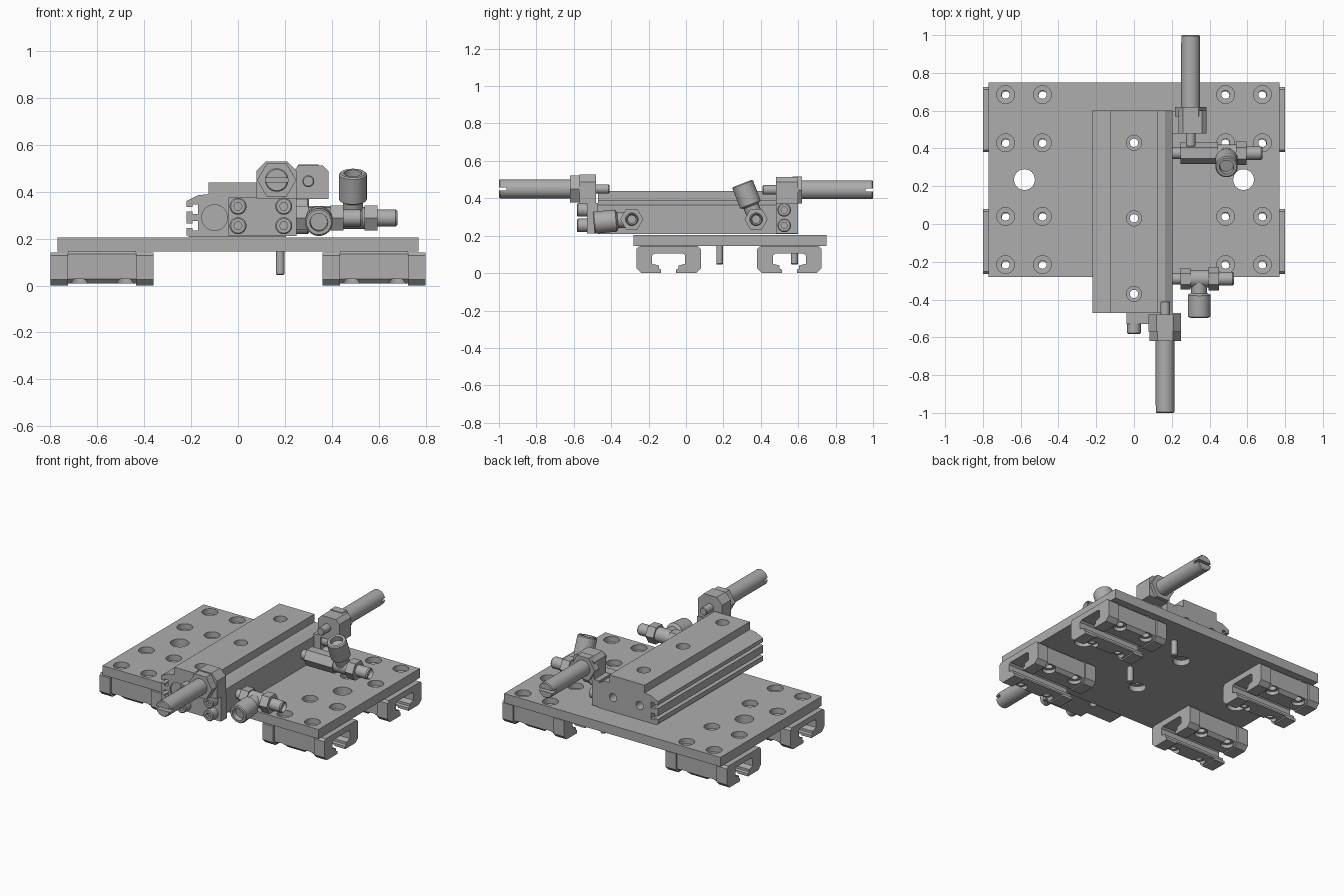
import bpy, bmesh, math
from mathutils import Vector

cube = bpy.data.objects.get("Cube")
if cube:
    bpy.data.objects.remove(cube)

GREY = (0.42, 0.42, 0.42, 1)
mat = bpy.data.materials.new("machined grey")
mat.use_nodes = True
mat.diffuse_color = GREY
mat.node_tree.nodes["Principled BSDF"].inputs["Base Color"].default_value = GREY


def shade(me):
    me.shade_smooth()
    me.set_sharp_from_angle(angle=math.radians(32))


def finish(name, bm):
    bmesh.ops.recalc_face_normals(bm, faces=bm.faces)
    me = bpy.data.meshes.new(name)
    bm.to_mesh(me)
    bm.free()
    me.materials.append(mat)
    shade(me)
    ob = bpy.data.objects.new(name, me)
    bpy.context.collection.objects.link(ob)
    return ob


def prism(name, pts, axis, a, b):
    """Extrude a closed profile along x (points are y, z) or y (points are x, z)."""
    bm = bmesh.new()
    place = (lambda p: (a, *p)) if axis == "x" else (lambda p: (p[0], a, p[1]))
    face = bm.faces.new([bm.verts.new(place(p)) for p in pts])
    moved = bmesh.ops.extrude_face_region(bm, geom=[face])["geom"]
    step = Vector((b - a, 0, 0)) if axis == "x" else Vector((0, b - a, 0))
    bmesh.ops.translate(bm, vec=step, verts=[v for v in moved if isinstance(v, bmesh.types.BMVert)])
    return finish(name, bm)


def box(name, x0, x1, y0, y1, z0, z1):
    return prism(name, [(x0, z0), (x1, z0), (x1, z1), (x0, z1)], "y", y0, y1)


def chamfered(name, x0, x1, y0, y1, z0, z1, c):
    pts = [(x0, z0), (x1, z0), (x1, z1 - c), (x1 - c, z1), (x0 + c, z1), (x0, z1 - c)]
    return prism(name, pts, "y", y0, y1)


def turned(name, start, direction, steps, sides=32):
    """Solid of revolution: steps are (distance along direction, radius)."""
    bm = bmesh.new()
    turn = Vector(direction).to_track_quat("Z", "Y")
    rings = []
    for d, r in steps:
        ring = []
        for i in range(sides):
            t = math.tau * i / sides
            p = Vector((r * math.cos(t), r * math.sin(t), d))
            ring.append(bm.verts.new(Vector(start) + turn @ p))
        rings.append(ring)
    for lo, hi in zip(rings, rings[1:]):
        for i in range(sides):
            j = (i + 1) % sides
            bm.faces.new((lo[i], lo[j], hi[j], hi[i]))
    bm.faces.new(rings[0])
    bm.faces.new(rings[-1])
    return finish(name, bm)


def cut(ob, cutters):
    """Subtract the cutters, then remove them."""
    for c in cutters:
        m = ob.modifiers.new("cut", "BOOLEAN")
        m.operation, m.solver, m.object = "DIFFERENCE", "EXACT", c
    dg = bpy.context.evaluated_depsgraph_get()
    me = bpy.data.meshes.new_from_object(ob.evaluated_get(dg))
    ob.modifiers.clear()
    ob.data = me
    shade(me)
    for c in cutters:
        bpy.data.objects.remove(c)


def bore(x, y, top, depth, bottom, wide=0.047, narrow=0.022):
    """Counterbored hole going down from top."""
    return turned("cutter", (x, y, top + 0.01), (0, 0, -1),
                  [(0, wide), (depth + 0.01, wide), (depth + 0.011, narrow), (top - bottom + 0.02, narrow)])


DOWN, UP, FRONT, BACK, LEFT = (0, 0, -1), (0, 0, 1), (0, -1, 0), (0, 1, 0), (1, 0, 0)
bolt_x = (-0.68, -0.485, 0.485, 0.68)
bolt_y = (-0.215, 0.04, 0.43, 0.685)

# Base plate with counterbored bolt holes and two large holes
plate = box("base_plate", -0.77, 0.77, -0.28, 0.75, 0.145, 0.205)
holes = [bore(x, y, 0.205, 0.035, 0.145) for x in bolt_x for y in bolt_y]
holes += [turned("cutter", (x, 0.235, 0.1), UP, [(0, 0.055), (0.2, 0.055)]) for x in (-0.58, 0.58)]
holes += [turned("cutter", (0, y, 0.13), UP, [(0, 0.05), (0.05, 0.05), (0.051, 0.022), (0.1, 0.022)])
          for y in (0.03, 0.43)]
cut(plate, holes)


# Four rail carriages: a middle block between two end caps
def carriage_profile(cy, half, top, foot, c):
    side = [(half - c, foot), (half, foot + c), (half, top - c / 2), (half - c / 2, top)]
    slot = [(0.04, foot), (0.04, 0.018), (0.052, 0.024), (0.052, 0.04), (0.088, 0.05),
            (0.088, 0.095), (0.075, 0.105)]
    right = slot[::-1] + side
    return [(cy + y, z) for y, z in right] + [(cy - y, z) for y, z in right[::-1]]


for cx in (-0.58, 0.58):
    for cy in (-0.0925, 0.5525):
        block = prism("carriage_block", carriage_profile(cy, 0.16, 0.145, 0.008, 0.02),
                      "x", cx - 0.145, cx + 0.145)
        cut(block, [turned("cutter", (cx + dx, cy + dy, -0.01), UP,
                           [(0, 0.038), (0.04, 0.038), (0.041, 0.022), (0.17, 0.022)])
                    for dx in (-0.0975, 0.0975) for dy in (-0.1275, 0.1275)])
        for s in (-1, 1):
            prism("carriage_end_cap", carriage_profile(cy, 0.1725, 0.142, 0, 0.026),
                  "x", cx + s * 0.145, cx + s * 0.22)

# Locating pins under the plate
for y in (0.18, 0.58):
    turned("locating_pin", (0.18, y, 0.15), DOWN, [(0, 0.018), (0.1, 0.018), (0.105, 0.014)])

# Slide unit: grooved body and table in one profile
body_profile = [(0.205, 0.208), (0.205, 0.365), (0.165, 0.39), (0.125, 0.39), (0.125, 0.44),
                (-0.125, 0.44), (-0.125, 0.39), (-0.17, 0.385), (-0.22, 0.36)]
for z in (0.335, 0.265):
    body_profile += [(-0.22, z), (-0.195, z), (-0.195, z + 0.01), (-0.17, z + 0.01),
                     (-0.17, z - 0.03), (-0.195, z - 0.03), (-0.195, z - 0.02), (-0.22, z - 0.02)]
body_profile += [(-0.22, 0.215), (-0.21, 0.208)]
body = prism("slide_body", body_profile, "y", -0.47, 0.6)
cuts = [bore(0, y, 0.44, 0.04, 0.2, wide=0.04) for y in (-0.37, 0.03, 0.43)]
cuts += [turned("cutter", (x, 0.62, 0.3), FRONT, [(0, 0.026), (0.08, 0.026)]) for x in (-0.09, 0.1)]
cuts.append(turned("cutter", (-0.1, -0.49, 0.29), BACK, [(0, 0.055), (0.03, 0.055)]))
cut(body, cuts)


# End blocks with cap screws
def cap_screw(start, direction):
    screw = turned("cap_screw", start, direction, [(0, 0.036), (0.047, 0.036), (0.052, 0.031)])
    tip = Vector(start) + Vector(direction) * 0.03
    cut(screw, [turned("cutter", tip, direction, [(0, 0.018), (0.05, 0.018)], 6)])


box("front_end_block", -0.04, 0.25, -0.53, -0.47, 0.212, 0.375)
box("side_end_block", 0.2, 0.25, 0.48, 0.598, 0.212, 0.38)
for z in (0.255, 0.338):
    for x in (0, 0.195):
        cap_screw((x, -0.53, z), FRONT)
    cap_screw((0.25, 0.525, z), LEFT)


# Stop adjusters: bracket, lock nut, slotted rod and stop pin
def adjuster(x, y, z, s):
    direction = (0, s, 0)
    rod = turned("adjuster_rod", (x, y, z), direction, [(0, 0.05), (0.375, 0.05), (0.38, 0.045)])
    end = y + s * 0.38
    lo, hi = sorted((end - s * 0.04, end + s * 0.02))
    cut(rod, [box("cutter", x - 0.08, x + 0.08, lo, hi, z - 0.008, z + 0.008)])
    turned("adjuster_lock_nut", (x, y - s * 0.05, z), direction, [(0, 0.083), (0.05, 0.083)], 6)
    turned("adjuster_stop_pin", (x, y - s * 0.21, z), direction,
           [(0, 0.021), (0.004, 0.025), (0.1, 0.025)])


adjuster(0.165, -0.62, 0.45, -1)
adjuster(0.3, 0.62, 0.445, 1)
chamfered("front_adjuster_bracket", 0.078, 0.25, -0.57, -0.48, 0.372, 0.528, 0.04)
chamfered("back_adjuster_bracket", 0.235, 0.385, 0.48, 0.6, 0.37, 0.513, 0.025)


# Air fittings: hex base, elbow body, hose collar and threaded end
def fitting(x0, xt, x1, y, z, direction, reach):
    turned("fitting_neck", (0.2, y, z), LEFT, [(0, 0.03), (x0 - 0.19, 0.03)])
    turned("fitting_hex", (x0, y, z), LEFT, [(0, 0.058), (xt - x0 - 0.045, 0.058)], 6)
    turned("fitting_body", (xt - 0.06, y, z), LEFT, [(0, 0.046), (0.12, 0.046)])
    turned("fitting_end_hex", (xt + 0.05, y, z), LEFT, [(0, 0.062), (0.055, 0.062)], 6)
    turned("fitting_threaded_end", (xt + 0.1, y, z), LEFT,
           [(0, 0.036), (x1 - xt - 0.108, 0.036), (x1 - xt - 0.1, 0.03), (x1 - xt - 0.12, 0.022)])
    turned("fitting_collar", (xt, y, z), direction,
           [(0, 0.042), (reach - 0.13, 0.042), (reach - 0.12, 0.059), (reach - 0.006, 0.059),
            (reach, 0.053), (reach, 0.038), (reach - 0.03, 0.036)])


fitting(0.245, 0.345, 0.53, -0.29, 0.288, (0, -0.995, -0.09), 0.205)
fitting(0.245, 0.49, 0.68, 0.375, 0.288, (0, -0.36, 0.93), 0.205)
